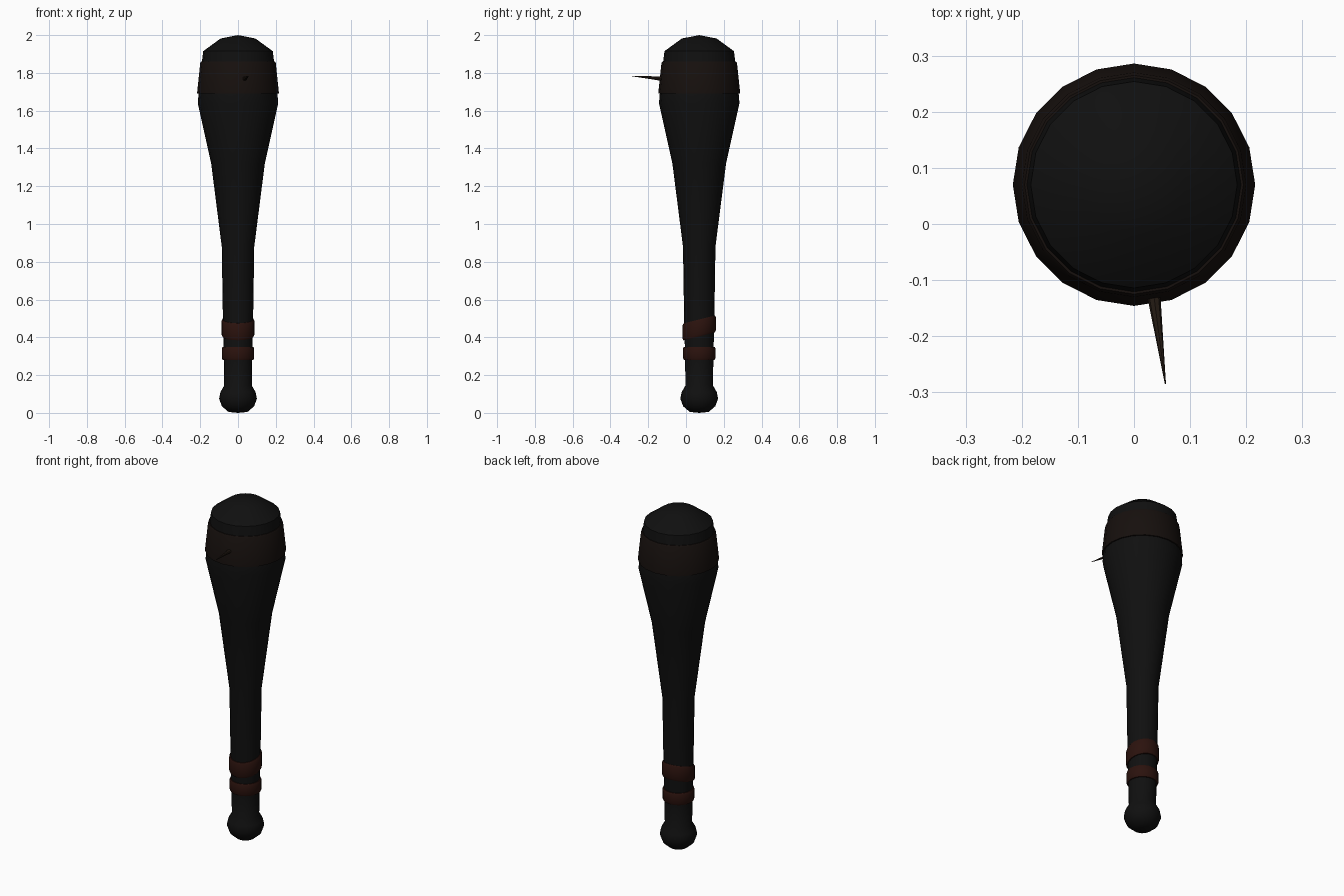
import bpy, bmesh, math
from mathutils import Vector

if "Cube" in bpy.data.objects:
    bpy.data.objects.remove(bpy.data.objects["Cube"])

CY = 0.07      # club axis offset in y
SIDES = 20


def material(name, rgb):
    m = bpy.data.materials.new(name)
    m.diffuse_color = (*rgb, 1)
    m.use_nodes = True
    m.node_tree.nodes["Principled BSDF"].inputs["Base Color"].default_value = m.diffuse_color
    return m


def lathe(name, profile, mat, closed=False, slope=0.0, sides=SIDES):
    """Revolve (radius, z) points; slope tilts the rings along y."""
    bm = bmesh.new()
    rings = []
    for r, z in profile:
        if r == 0:
            rings.append([bm.verts.new((0, 0, z))] * sides)
            continue
        ring = []
        for i in range(sides):
            a = math.tau * i / sides
            x, y = r * math.cos(a), r * math.sin(a)
            ring.append(bm.verts.new((x, y, z + slope * y)))
        rings.append(ring)
    pairs = list(zip(rings, rings[1:]))
    if closed:
        pairs.append((rings[-1], rings[0]))
    for lo, hi in pairs:
        for i in range(sides):
            j = (i + 1) % sides
            quad = list(dict.fromkeys((lo[i], lo[j], hi[j], hi[i])))
            bm.faces.new(quad)
    bmesh.ops.recalc_face_normals(bm, faces=bm.faces)
    me = bpy.data.meshes.new(name)
    bm.to_mesh(me)
    bm.free()
    ob = bpy.data.objects.new(name, me)
    bpy.context.collection.objects.link(ob)
    ob.location.y = CY
    me.materials.append(mat)
    bpy.ops.object.select_all(action='DESELECT')
    ob.select_set(True)
    bpy.context.view_layer.objects.active = ob
    bpy.ops.object.shade_smooth_by_angle(angle=math.radians(40))
    return ob


def wrap(name, z0, z1, inner, outer, mat, slope=0.0, b=0.01):
    """Ring strap with softened edges, closed on its inner side."""
    return lathe(name, [(inner, z0), (outer - b * 0.5, z0), (outer, z0 + b),
                        (outer, z1 - b), (outer - b * 0.5, z1), (inner, z1)],
                 mat, closed=True, slope=slope)


black = material("black_wood", (0.005, 0.005, 0.005))
brown = material("dark_band", (0.008, 0.005, 0.004))
red = material("red_leather", (0.024, 0.006, 0.004))
horn = material("spike_brown", (0.018, 0.011, 0.007))

# Club body with pommel, grip and swollen head
lathe("club_body", [(0, 0), (0.05, 0.005), (0.085, 0.035), (0.1, 0.075),
                    (0.093, 0.11), (0.073, 0.145), (0.075, 0.3), (0.08, 0.5),
                    (0.086, 0.88), (0.142, 1.32), (0.213, 1.64),
                    (0.208, 1.7), (0.192, 1.85), (0.184, 1.915),
                    (0.092, 1.982), (0, 2.0)], black)

# Head band
lathe("head_band", [(0.2, 1.69), (0.216, 1.69), (0.216, 1.70), (0.2, 1.852),
                    (0.195, 1.86), (0.18, 1.86)], brown, closed=True)

# Grip wraps: one level, one slanted
wrap("lower_wrap", 0.28, 0.35, 0.07, 0.086, red)
wrap("upper_wrap", 0.405, 0.495, 0.07, 0.088, red, slope=0.25)

# Single thin spike on the front of the head
base, tip = Vector((0.033, -0.11, 1.768)), Vector((0.056, -0.285, 1.783))
spike = lathe("spike", [(0, 0), (0.013, 0), (0.001, (tip - base).length),
                        (0, (tip - base).length)], horn, sides=8)
spike.location = base
spike.rotation_mode = 'QUATERNION'
spike.rotation_quaternion = (tip - base).to_track_quat('Z', 'Y')
